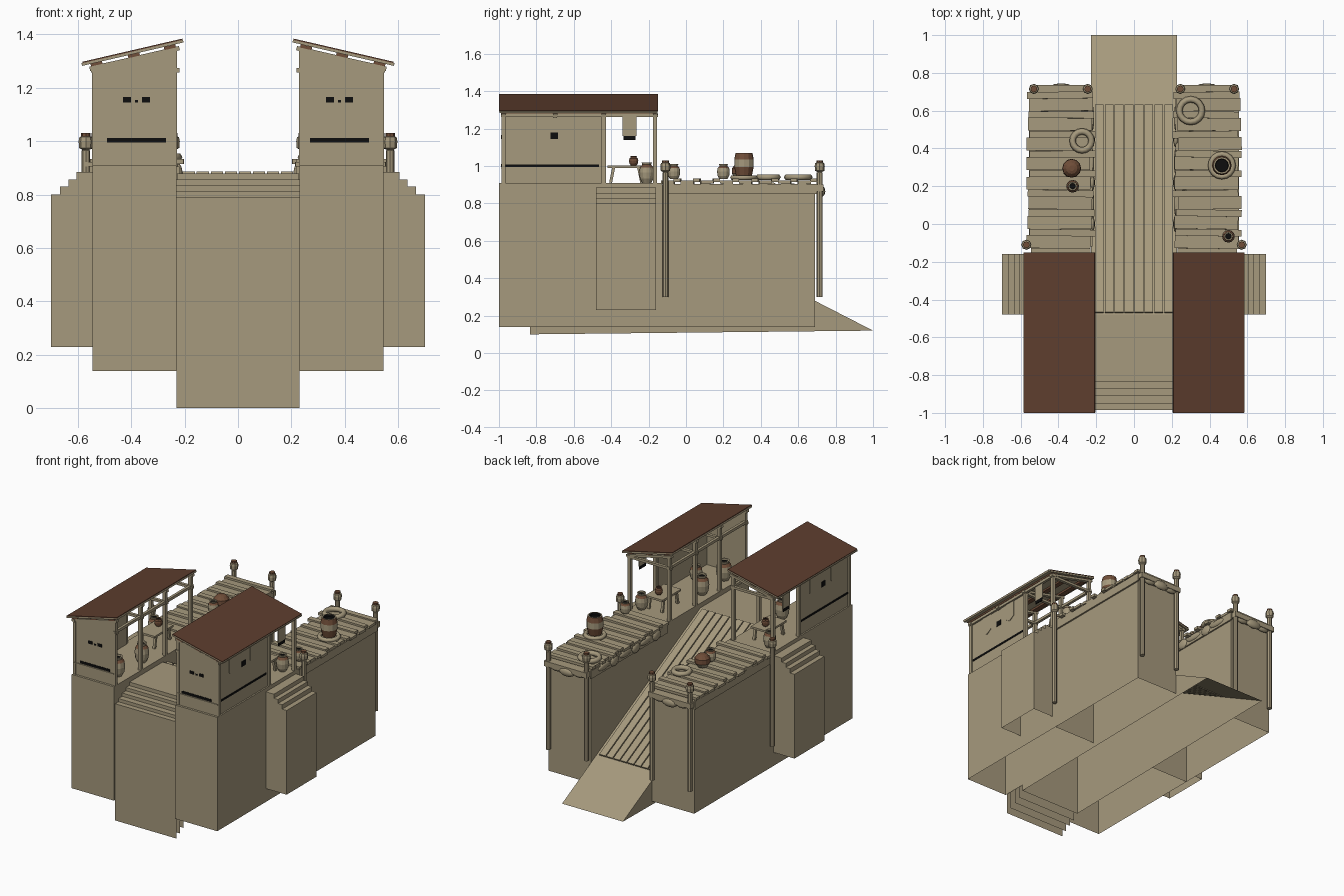
import bpy, bmesh, math, random
from mathutils import Matrix, Vector

if "Cube" in bpy.data.objects:
    bpy.data.objects.remove(bpy.data.objects["Cube"])
random.seed(4)

def material(name, rgb):
    m = bpy.data.materials.new(name)
    m.diffuse_color = (*rgb, 1)
    m.use_nodes = True
    m.node_tree.nodes["Principled BSDF"].inputs["Base Color"].default_value = m.diffuse_color
    return m
TAN = material("weathered_tan", (0.38, 0.32, 0.205))
ROOF = material("roof_brown", (0.11, 0.047, 0.027))
BROWN = material("clay_brown", (0.16, 0.075, 0.04))
BLACK = material("black", (0.004, 0.004, 0.004))

def finish(name, bm, mats, smooth=False):
    me = bpy.data.meshes.new(name)
    bm.to_mesh(me)
    bm.free()
    for m in mats:
        me.materials.append(m)
    o = bpy.data.objects.new(name, me)
    bpy.context.collection.objects.link(o)
    if smooth:
        for p in me.polygons:
            p.use_smooth = True
    return o

def box(name, x, y, z, mat=TAN, rot=None, open_bottom=False):
    """Box from (min, max) ranges; optional rotation about its centre."""
    bm = bmesh.new()
    bmesh.ops.create_cube(bm, size=1)
    if open_bottom:
        bm.normal_update()
        bmesh.ops.delete(bm, geom=[f for f in bm.faces if f.normal.z < -0.5], context='FACES_ONLY')
    size = [abs(r[1] - r[0]) for r in (x, y, z)]
    mid = Vector([(r[0] + r[1]) / 2 for r in (x, y, z)])
    mtx = Matrix.Translation(mid) @ (rot or Matrix()) @ Matrix.Diagonal((*size, 1))
    bmesh.ops.transform(bm, matrix=mtx, verts=bm.verts)
    return finish(name, bm, [mat])

def prism(name, pts, axis, a, b, mat=TAN, open_bottom=False):
    """Extrude a 2D profile along x (pts = y,z) or y (pts = x,z)."""
    bm = bmesh.new()
    put = (lambda p, d: (d, p[0], p[1])) if axis == 'x' else (lambda p, d: (p[0], d, p[1]))
    A = [bm.verts.new(put(p, a)) for p in pts]
    B = [bm.verts.new(put(p, b)) for p in pts]
    bm.faces.new(A)
    bm.faces.new(B[::-1])
    n = len(pts)
    last = None
    for i in range(n):
        last = bm.faces.new((A[i], B[i], B[(i + 1) % n], A[(i + 1) % n]))
    bmesh.ops.recalc_face_normals(bm, faces=bm.faces)
    if open_bottom:        # the closing edge of the profile is the floor
        bmesh.ops.delete(bm, geom=[last], context='FACES_ONLY')
    return finish(name, bm, [mat])

def lathe(name, prof, loc, mats=(TAN,), rule=None, seg=12):
    """Turned shape; rule(height) gives the material index."""
    bm = bmesh.new()
    rings = [[bm.verts.new((r * math.cos(2 * math.pi * i / seg) + loc[0],
                            r * math.sin(2 * math.pi * i / seg) + loc[1], z + loc[2]))
              for i in range(seg)] for r, z in prof]
    for k in range(len(rings) - 1):
        for i in range(seg):
            j = (i + 1) % seg
            f = bm.faces.new((rings[k][i], rings[k][j], rings[k + 1][j], rings[k + 1][i]))
            f.material_index = rule(k) if rule else 0
    bm.faces.new(rings[0][::-1])
    f = bm.faces.new(rings[-1])
    f.material_index = rule(len(rings) - 1) if rule else 0
    return finish(name, bm, mats)

def urn(name, x, y, z, r, h, body=TAN):
    prof = [(r * a, h * b) for a, b in ((.6, 0), (.9, .2), (1, .5), (.9, .75), (.6, .88), (.7, 1), (.5, 1), (.45, .93))]
    lathe(name, prof, (x, y, z), (body, BROWN, BLACK), lambda k: 2 if k == 7 else (1 if k == 3 else 0))

def ring(name, x, y, z, R, r):
    bm = bmesh.new()
    n, m = 16, 6
    v = [[bm.verts.new((x + (R + r * math.cos(2 * math.pi * j / m)) * math.cos(2 * math.pi * i / n),
                        y + (R + r * math.cos(2 * math.pi * j / m)) * math.sin(2 * math.pi * i / n),
                        z + r * math.sin(2 * math.pi * j / m))) for j in range(m)] for i in range(n)]
    for i in range(n):
        for j in range(m):
            a, b = (i + 1) % n, (j + 1) % m
            bm.faces.new((v[i][j], v[a][j], v[a][b], v[i][b]))
    finish(name, bm, [TAN], True)

def bundle(name, loc, size):
    bm = bmesh.new()
    bmesh.ops.create_uvsphere(bm, u_segments=10, v_segments=6, radius=1,
                              matrix=Matrix.Translation(loc) @ Matrix.Diagonal((*size, 1)))
    finish(name, bm, [TAN], True)

# front stairs: treads with long hanging risers
steps_y = [-0.985, -0.95, -0.91, -0.87, -0.835]
for i in range(4):
    bm = bmesh.new()
    top, low = 0.79 + 0.022 * i, 0.022 * i
    y0, y1 = steps_y[i], steps_y[i + 1]
    v = [bm.verts.new(p) for p in ((-.23, y0, low), (.23, y0, low), (.23, y0, top),
                                   (-.23, y0, top), (.23, y1, top), (-.23, y1, top))]
    bm.faces.new((v[0], v[1], v[2], v[3]))
    bm.faces.new((v[3], v[2], v[4], v[5]))
    finish("front_stair", bm, [TAN])

# centre landing and ramp, open underneath
prism("landing_and_ramp", [(-.835, .10), (-.835, .88), (-.48, .88), (1, .12)], 'x', -.228, .228, open_bottom=True)
tilt = math.atan2(-.76, 1.48)
L = 1.1 / math.cos(tilt)
for i in range(8):
    x = -.21 + i * .0525
    zc = .88 + (.08 + .48) * math.tan(tilt) + .004
    box("ramp_plank", (x + .003, x + .049), (.08 - L / 2, .08 + L / 2), (zc - .008, zc + .008),
        rot=Matrix.Rotation(tilt, 4, 'X'))

slope = math.atan2(.088, .38)
for s in (1, -1):
    X = lambda a, b: tuple(sorted((s * a, s * b)))
    # pier body
    box("shack_base", X(.23, .545), (-1, -.13), (.14, .91), open_bottom=True)
    box("pier_body", X(.23, .545), (-.13, .69), (.14, .90), open_bottom=True)
    # side stairs
    prism("side_stairs", [(s * a, z) for a, z in
          ((.545, .23), (.545, .885), (.605, .885), (.605, .857), (.635, .857), (.635, .83),
           (.667, .83), (.667, .80), (.70, .80), (.70, .23))], 'y', -.48, -.16, open_bottom=True)
    # deck planks with narrow battens
    for i in range(8):
        y = -.13 + i * .104
        j = random.uniform(-.012, .012)
        R = Matrix.Rotation(random.uniform(-.02, .02), 4, 'Z') @ Matrix.Rotation(random.uniform(-.03, .03), 4, 'X')
        box("deck_plank", X(.222 + j, .56 + j), (y, y + .068), (.905, .922), rot=R)
        box("deck_batten", X(.213 - j, .562 - j), (y + .066, y + .102), (.915, .933), rot=R)
    # edge trim and rolled cloth
    box("outer_trim", X(.545, .556), (-.12, .70), (.85, .905))
    box("inner_trim", X(.22, .23), (-.12, .70), (.85, .905))
    box("end_trim", X(.23, .55), (.69, .735), (.865, .90))
    bundle("end_cloth", (s * .385, .725, .865), (.06, .02, .03))
    for x in (.30, .47):
        bundle("end_cloth", (s * x, .715, .87), (.05, .018, .025))
    for y in (.45, .22, .0):
        bundle("inner_cloth", (s * .222, y, .88), (.015, .045, .035))
        bundle("inner_cloth", (s * .222, y + .11, .885), (.012, .07, .022))
    # mooring posts with lantern caps
    for x, y in ((.57, -.11), (.53, .715), (.245, .715)):
        lathe("mooring_post", [(.016, .30), (.016, .965), (.012, .967), (.025, .975), (.027, 1.0),
              (.024, 1.015), (.018, 1.018), (.018, 1.03)], (s * x, y, 0), (TAN, BROWN),
              lambda k: 1 if k >= 6 else 0, 8)
    # shack walls and frame
    prism("front_wall", [(s * .24, .91), (s * .535, .91), (s * .535, 1.285), (s * .24, 1.35)], 'y', -.985, -.965)
    box("outer_wall", X(.52, .535), (-.985, -.45), (.91, 1.285))
    for y in (-.975, -.70, -.44, -.165):
        box("inner_post", X(.228, .25), (y - .011, y + .011), (.91, 1.35))
        box("cross_beam", X(.22, .55), (y - .01, y + .01), (1.258, 1.274))
        box("rafter", X(.215, .56), (y - .012, y + .012), (1.302, 1.318),
            rot=Matrix.Rotation(s * slope, 4, 'Y'))
    for y in (-.975, -.44, -.165):
        box("outer_post", X(.525, .547), (y - .011, y + .011), (.91, 1.285))
    for x in (.228, .53):
        box("long_beam", X(x, x + .018), (-.99, -.15), (1.262, 1.28))
    for x, z in ((.255, 1.352), (.39, 1.322), (.53, 1.291)):
        box("roof_purlin", X(x - .022, x + .022), (-.99, -.16), (z - .006, z + .006), BROWN,
            Matrix.Rotation(s * slope, 4, 'Y'))
    # roof
    R = Matrix.Rotation(s * slope, 4, 'Y')
    box("roof_boards", X(.2, .59), (-.998, -.152), (1.326, 1.336), rot=R)
    box("roof_cover", X(.203, .587), (-1, -.15), (1.336, 1.341), ROOF, R)
    # painted stripes, window slots and pennants
    box("front_stripe", X(.27, .49), (-.988, -.984), (.996, 1.012), BLACK)
    box("front_ledge", X(.24, .54), (-.99, -.984), (.986, .991))
    for x, w in ((.345, .03), (.415, .03), (.38, .012)):
        box("front_motif", X(x - w / 2, x + w / 2), (-.988, -.984), (1.145, 1.165 if w > .02 else 1.155), BLACK)
    box("side_stripe", X(.534, .538), (-.975, -.465), (.994, 1.007), BLACK)
    box("side_window", X(.534, .538), (-.725, -.685), (1.145, 1.18), BLACK)
    for y in (-.82, -.595):
        prism("wall_pennant", [(y - .04, 1.28), (y + .04, 1.28), (y + .04, 1.155), (y, 1.13), (y - .04, 1.155)],
              'x', s * .535, s * .539)
    box("hanging_banner", X(.535, .541), (-.34, -.265), (1.16, 1.262))
    box("banner_hem", X(.535, .541), (-.335, -.27), (1.138, 1.16), BLACK)
    # table near the side stairs
    box("table_top", X(.33, .46), (-.42, -.22), (.99, 1.003))
    for y, t in ((-.395, -.2), (-.245, .2)):
        for x in (.345, .445):
            box("table_leg", X(x - .008, x + .008), (y - .008, y + .008), (.91, .992),
                rot=Matrix.Rotation(t, 4, 'X'))
    # jars under the roof
    urn("large_jar", s * .31, -.85, .91, .05, .13)
    urn("tall_jar", s * .30, -.60, .91, .045, .13)
    urn("small_jar", s * .45, -.75, .91, .04, .1)
    urn("corner_jar", s * .48, -.21, .91, .04, .11)
    urn("table_jar", s * .40, -.28, 1.003, .025, .05, BROWN)

# loose goods on the decks
lathe("barrel", [(.042, 0), (.052, .05), (.052, .09), (.045, .125), (.036, .125), (.034, .11)],
      (.465, .31, .945), (TAN, BROWN, BLACK), lambda k: (1, 0, 1, 0, 2, 2)[k])
ring("rope_coil", .465, .31, .938, .06, .014)
ring("rope_coil", .30, .60, .94, .06, .017)
ring("rope_coil", -.275, .44, .94, .05, .017)
lathe("round_pot", [(.03, 0), (.05, .03), (.048, .06), (.03, .08), (.015, .085)],
      (-.33, .295, .93), (TAN, BROWN), lambda k: 0 if k == 0 else 1)
urn("deck_jar", -.325, .20, .93, .034, .08)
urn("deck_jar", .50, -.065, .93, .034, .08)
